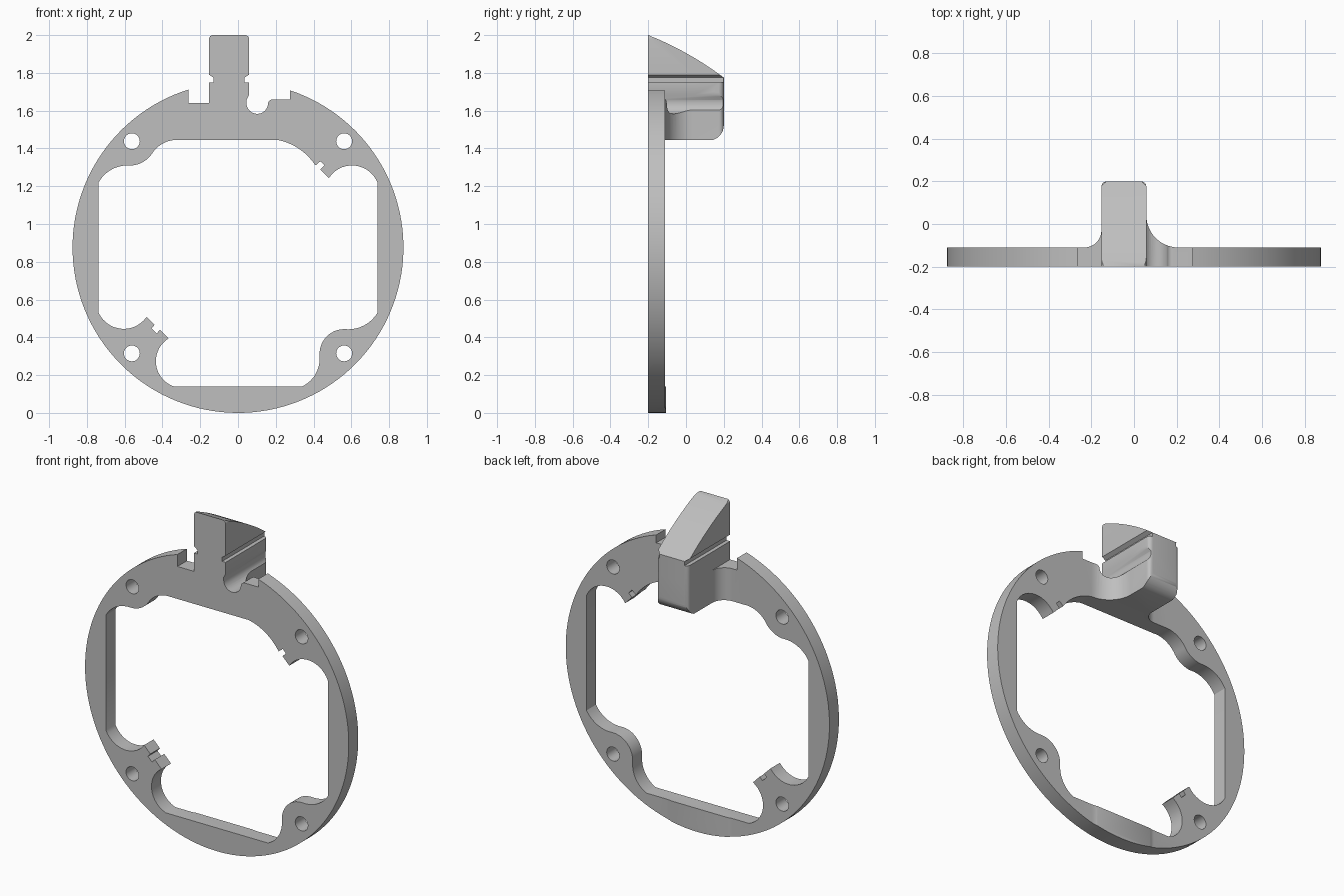
import bpy, bmesh
from math import cos, sin, atan2, pi, tau
from mathutils import Vector

if "Cube" in bpy.data.objects:
    bpy.data.objects.remove(bpy.data.objects["Cube"], do_unlink=True)

grey = bpy.data.materials.new("plain_grey")
grey.use_nodes = True
GREY = (0.52, 0.52, 0.52, 1)
grey.diffuse_color = GREY
grey.node_tree.nodes["Principled BSDF"].inputs["Base Color"].default_value = GREY


def sweep(cx, cy, r, a0, a1, n):
    """Points on an arc given by centre, radius and angles."""
    return [(cx + r * cos(a0 + (a1 - a0) * i / n), cy + r * sin(a0 + (a1 - a0) * i / n))
            for i in range(n + 1)]


def arc(p, q, s, n=14):
    """Points on the arc that runs from p through q to s."""
    (ax, ay), (bx, by), (cx, cy) = p, q, s
    d = 2 * (ax * (by - cy) + bx * (cy - ay) + cx * (ay - by))
    a2, b2, c2 = ax * ax + ay * ay, bx * bx + by * by, cx * cx + cy * cy
    ux = (a2 * (by - cy) + b2 * (cy - ay) + c2 * (ay - by)) / d
    uy = (a2 * (cx - bx) + b2 * (ax - cx) + c2 * (bx - ax)) / d
    t0, t1, t2 = (atan2(y - uy, x - ux) for x, y in (p, q, s))
    span, mid = (t2 - t0) % tau, (t1 - t0) % tau
    if mid > span:
        span -= tau
    return sweep(ux, uy, ((ax - ux) ** 2 + (ay - uy) ** 2) ** 0.5, t0, t0 + span, n)


def prism(name, points, axis, lo, hi):
    """Extrude a closed profile along the x, y or z axis."""
    place = {"x": lambda u, v: (lo, u, v),
             "y": lambda u, v: (u, lo, v),
             "z": lambda u, v: (u, v, lo)}[axis]
    clean = [p for i, p in enumerate(points)
             if (Vector(p) - Vector(points[i - 1])).length > 1e-4]
    bm = bmesh.new()
    face = bm.faces.new([bm.verts.new(place(*p)) for p in clean])
    out = bmesh.ops.extrude_face_region(bm, geom=[face])
    shift = Vector([hi - lo if a == axis else 0 for a in "xyz"])
    bmesh.ops.translate(bm, vec=shift,
                        verts=[g for g in out["geom"] if isinstance(g, bmesh.types.BMVert)])
    bmesh.ops.recalc_face_normals(bm, faces=bm.faces)
    mesh = bpy.data.meshes.new(name)
    bm.to_mesh(mesh)
    bm.free()
    mesh.materials.append(grey)
    ob = bpy.data.objects.new(name, mesh)
    bpy.context.collection.objects.link(ob)
    return ob


def combine(ob, tool, operation):
    """Apply a boolean and remove the tool."""
    mod = ob.modifiers.new("cut", "BOOLEAN")
    mod.operation, mod.solver, mod.object = operation, "EXACT", tool
    bpy.context.view_layer.objects.active = ob
    bpy.ops.object.modifier_apply(modifier=mod.name)
    bpy.data.objects.remove(tool, do_unlink=True)


# Front silhouette: round rim, notch, upright tab and wire scoop
R = 0.876
L, W = -0.153, 0.058
start = atan2(0.832, 0.275)
end = atan2(0.836, -0.262) - tau
outline = sweep(0, R, R, start, end, 120)
outline += [(-0.262, 1.64), (L, 1.64), (L, 1.75), (-0.13, 1.75), (-0.13, 1.775), (L, 1.79)]
outline += sweep(L + 0.02, 1.98, 0.02, pi, pi / 2, 5)
outline += sweep(W - 0.02, 1.98, 0.02, pi / 2, 0, 5)
outline += [(W, 1.79), (0.035, 1.775), (0.035, 1.75), (W, 1.75), (W, 1.682), (0.045, 1.657)]
outline += sweep(0.102, 1.64, 0.057, pi, tau, 16)
outline += sweep(0.184, 1.635, 0.025, pi, pi / 2, 6)
outline += [(0.275, 1.66)]
ring = prism("ring_with_tab", outline, "y", -0.3, 0.3)

# Inner opening with corner pockets and two slotted lugs
opening = arc((0.21, 1.445), (0.32, 1.40), (0.41, 1.31))
opening += [(0.437, 1.333), (0.458, 1.31), (0.436, 1.288)]
opening += arc((0.481, 1.243), (0.61, 1.31), (0.738, 1.22))
opening += arc((0.738, 0.53), (0.665, 0.462), (0.57, 0.443))
opening += arc((0.57, 0.443), (0.475, 0.41), (0.432, 0.31))
opening += arc((0.432, 0.29), (0.41, 0.205), (0.34, 0.14))
opening += arc((-0.34, 0.14), (-0.435, 0.27), (-0.368, 0.394))
opening += [(-0.413, 0.44), (-0.431, 0.42), (-0.458, 0.447), (-0.442, 0.466)]
opening += arc((-0.484, 0.508), (-0.61, 0.445), (-0.738, 0.53))
opening += arc((-0.738, 1.22), (-0.675, 1.285), (-0.59, 1.31))
opening += arc((-0.56, 1.31), (-0.50, 1.33), (-0.457, 1.37))
opening += arc((-0.457, 1.37), (-0.40, 1.425), (-0.31, 1.445))
combine(ring, prism("opening_cutter", opening, "y", -0.4, 0.4), "DIFFERENCE")

# Four screw holes
for x in (-0.562, 0.562):
    for z in (0.315, 1.438):
        hole = sweep(x, z, 0.042, 0, tau * 31 / 32, 31)
        combine(ring, prism("hole_cutter", hole, "y", -0.4, 0.4), "DIFFERENCE")

# Footprint: thin plate with the tab flaring out at the back
B, F = -0.11, -0.2
foot = [(-1, F), (1, F), (1, B)]
foot += sweep(W + 0.15, B + 0.15, 0.15, -pi / 2, -pi, 14)
foot += sweep(W - 0.025, 0.175, 0.025, 0, pi / 2, 6)
foot += sweep(L + 0.025, 0.175, 0.025, pi / 2, pi, 6)
foot += sweep(L - 0.08, B + 0.08, 0.08, 0, -pi / 2, 10)
foot += [(-1, B)]
combine(ring, prism("footprint_cutter", foot, "z", -0.5, 2.5), "INTERSECT")

# Side profile: sloped crown and rounded lower back edge
side = [(-0.25, -0.1), (-0.105, -0.1), (-0.105, 1.442)]
side += sweep(0.12, 1.522, 0.08, -pi / 2, 0, 10)
side += arc((0.2, 1.775), (0, 1.905), (-0.2, 2.0))
side += [(-0.25, 2.02)]
combine(ring, prism("side_cutter", side, "x", -1.2, 1.2), "INTERSECT")

# Smooth curved walls, crisp edges
bpy.ops.object.select_all(action="DESELECT")
ring.select_set(True)
bpy.context.view_layer.objects.active = ring
bpy.ops.object.shade_smooth_by_angle(angle=pi / 6)
